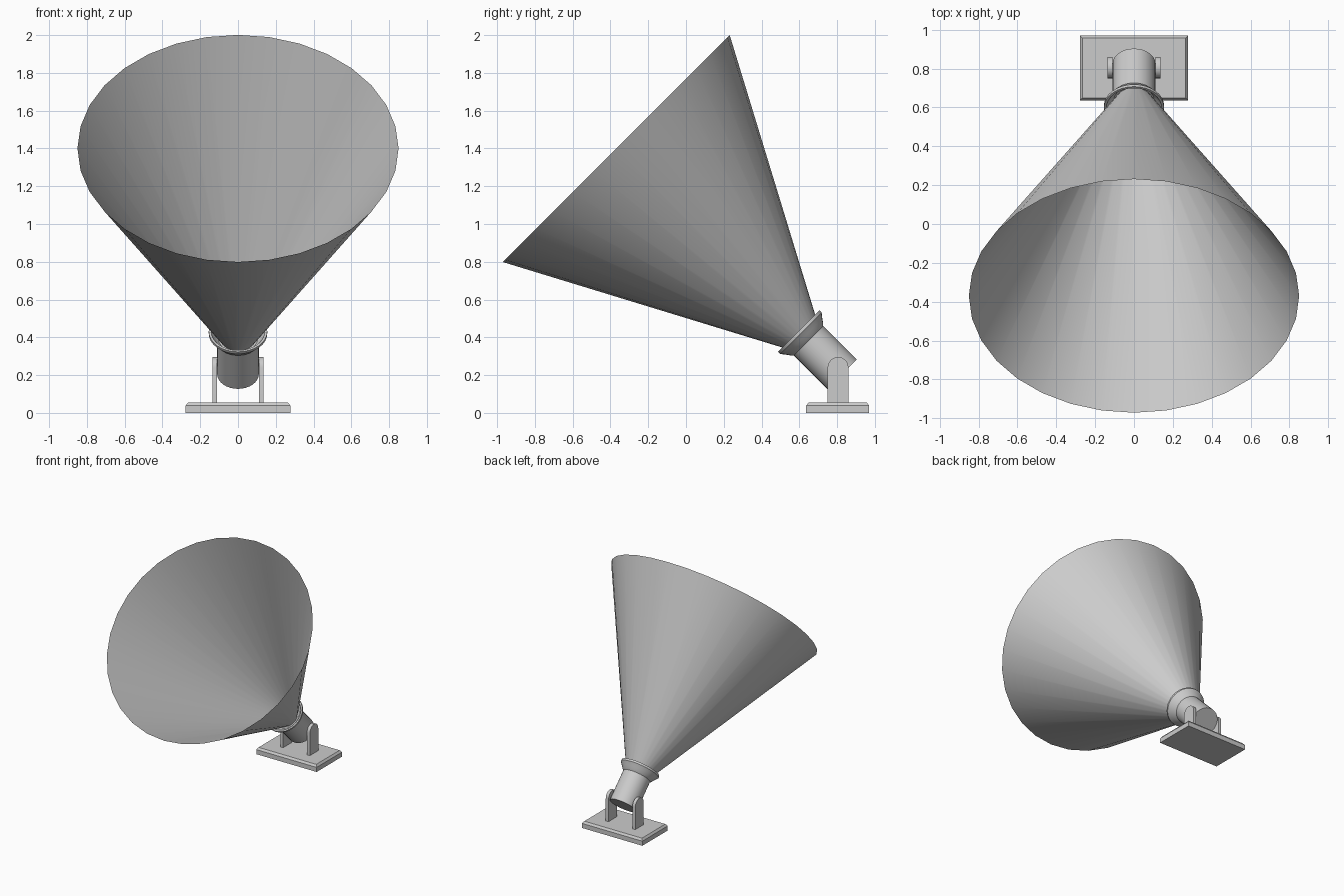
import bpy, bmesh, math
from mathutils import Matrix, Vector

if "Cube" in bpy.data.objects:
    bpy.data.objects.remove(bpy.data.objects["Cube"])

SIDES = 32
# lamp axis starts at the rear cap centre and points forward and up at 45 degrees
LAMP = Matrix.Translation((0, 0.825, 0.205)) @ Matrix.Rotation(math.radians(45), 4, 'X')


def finish(name, bm, smooth=False, fix_normals=True):
    if fix_normals:
        bmesh.ops.recalc_face_normals(bm, faces=bm.faces)
    mesh = bpy.data.meshes.new(name)
    bm.to_mesh(mesh)
    bm.free()
    ob = bpy.data.objects.new(name, mesh)
    bpy.context.collection.objects.link(ob)
    if smooth:
        bpy.ops.object.select_all(action='DESELECT')
        ob.select_set(True)
        bpy.context.view_layer.objects.active = ob
        bpy.ops.object.shade_smooth_by_angle(angle=math.radians(30))
    return ob


def lathe(name, profile, caps):
    """Spin (radius, height) points around the lamp axis."""
    bm = bmesh.new()
    rings = []
    for r, h in profile:
        rings.append([bm.verts.new(LAMP @ Vector((r * math.cos(a), r * math.sin(a), h)))
                      for a in (2 * math.pi * i / SIDES for i in range(SIDES))])
    for lo, hi in zip(rings, rings[1:]):
        for i in range(SIDES):
            j = (i + 1) % SIDES
            bm.faces.new((lo[i], lo[j], hi[j], hi[i]))
    if caps:
        bm.faces.new(rings[0][::-1])
        bm.faces.new(rings[-1])
    return finish(name, bm, True, caps)


# lamp housing: barrel, flared bezel, lip and recessed lens
lathe("lamp_housing", [(0.11, 0), (0.11, 0.25), (0.122, 0.262), (0.135, 0.281),
                       (0.155, 0.306), (0.155, 0.322), (0.143, 0.322),
                       (0.12, 0.285), (0.105, 0.27)], True)

# open light beam
lathe("light_beam", [(0.096, 0.272), (0.85, 1.69)], False)

# base plate with chamfered top edge
bm = bmesh.new()
bmesh.ops.create_cube(bm, size=1, matrix=Matrix.Translation((0, 0.803, 0.0275))
                      @ Matrix.Diagonal((0.555, 0.333, 0.055, 1)))
for v in bm.verts:
    if v.co.z < 0.03:
        continue
    v.co.z = 0.038
top = [f for f in bm.faces if f.normal.z > 0.5]
bmesh.ops.inset_region(bm, faces=top, thickness=0.018, depth=0)
for v in {v for f in top for v in f.verts}:
    v.co.z = 0.055
finish("base_plate", bm)

# round-topped brackets on both sides of the lamp
for side, sx in (("left", -1), ("right", 1)):
    bm = bmesh.new()
    outline = [(0.75, 0.045)]
    for i in range(13):
        a = math.pi - math.pi * i / 12
        outline.append((0.805 + 0.055 * math.cos(a), 0.241 + 0.055 * math.sin(a)))
    outline.append((0.86, 0.045))
    face = bm.faces.new([bm.verts.new((sx * 0.11, y, z)) for y, z in outline])
    ext = bmesh.ops.extrude_face_region(bm, geom=[face], use_keep_orig=True)
    moved = [g for g in ext["geom"] if isinstance(g, bmesh.types.BMVert)]
    bmesh.ops.translate(bm, verts=moved, vec=(sx * 0.026, 0, 0))
    finish(side + "_bracket", bm, True)
